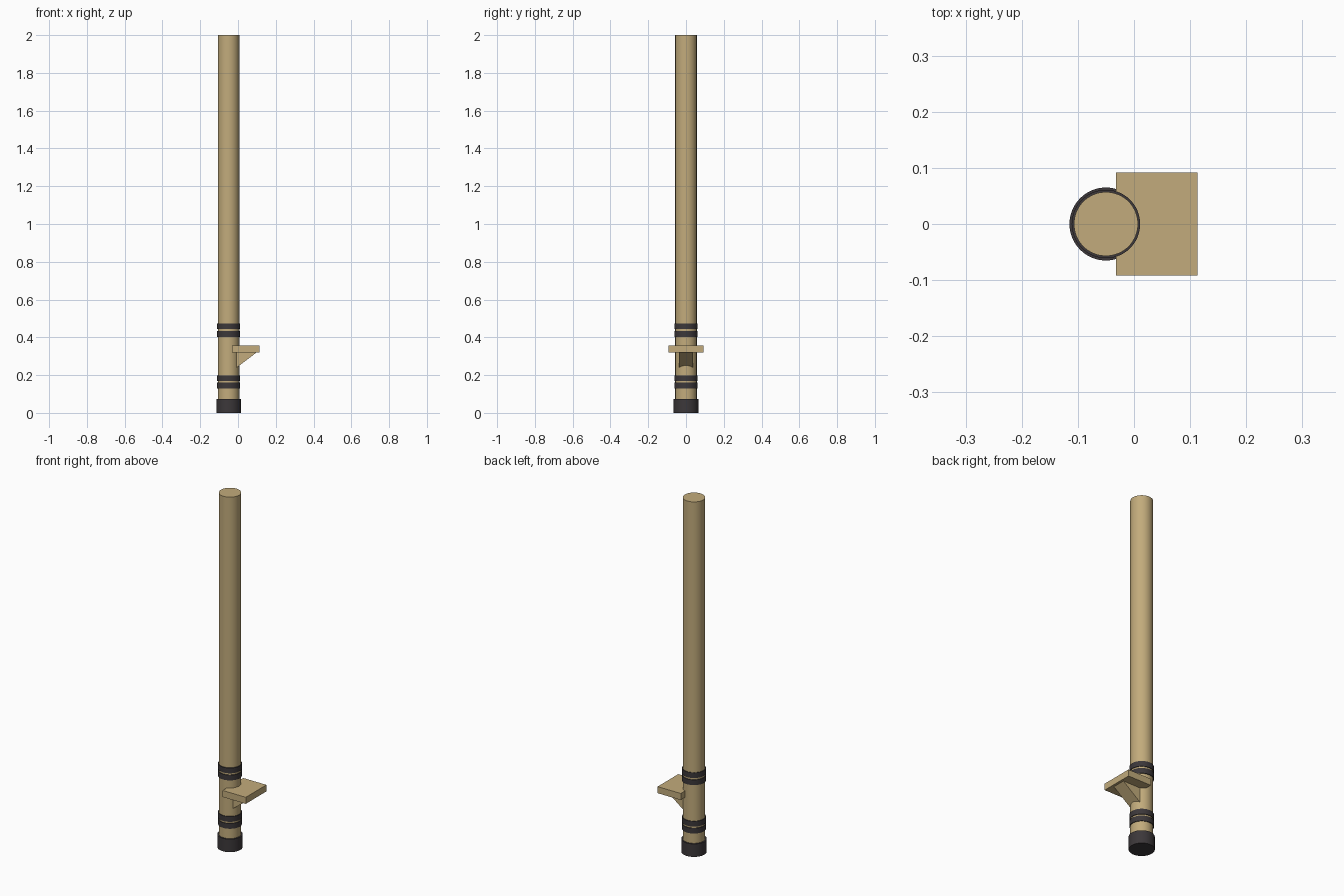
import bpy
import bmesh

cube = bpy.data.objects.get("Cube")
if cube:
    bpy.data.objects.remove(cube, do_unlink=True)

POLE_X = -0.05


def make_material(name, rgb):
    mat = bpy.data.materials.new(name)
    mat.use_nodes = True
    mat.diffuse_color = (*rgb, 1)
    mat.node_tree.nodes["Principled BSDF"].inputs["Base Color"].default_value = (*rgb, 1)
    return mat


wood = make_material("tan wood", (0.54, 0.41, 0.20))
rubber = make_material("dark rubber", (0.045, 0.039, 0.042))


def cylinder(name, radius, bottom, top, mat):
    """Smooth upright cylinder on the pole's axis."""
    bpy.ops.mesh.primitive_cylinder_add(
        vertices=64, radius=radius, depth=top - bottom,
        location=(POLE_X, 0, (bottom + top) / 2))
    obj = bpy.context.object
    obj.name = name
    obj.data.materials.append(mat)
    bpy.ops.object.shade_smooth_by_angle()
    return obj


def side_prism(name, profile, half_width, mat):
    """Extrude an (x, z) outline across y, symmetric about y = 0."""
    bm = bmesh.new()
    face = bm.faces.new([bm.verts.new((x, -half_width, z)) for x, z in profile])
    extruded = bmesh.ops.extrude_face_region(bm, geom=[face])["geom"]
    moved = [v for v in extruded if isinstance(v, bmesh.types.BMVert)]
    bmesh.ops.translate(bm, verts=moved, vec=(0, 2 * half_width, 0))
    bmesh.ops.recalc_face_normals(bm, faces=bm.faces)
    mesh = bpy.data.meshes.new(name)
    bm.to_mesh(mesh)
    bm.free()
    mesh.materials.append(mat)
    obj = bpy.data.objects.new(name, mesh)
    bpy.context.collection.objects.link(obj)
    return obj


# Pole and rubber foot
cylinder("pole", 0.057, 0.01, 2.0, wood)
cylinder("foot_cap", 0.065, 0.0, 0.073, rubber)

# Pairs of straps below and above the step
for i, bottom in enumerate((0.13, 0.169, 0.403, 0.443)):
    cylinder(f"strap_{i + 1}", 0.061, bottom, bottom + 0.03, rubber)

# Foot step and its wedge bracket
side_prism("step", [(-0.032, 0.321), (0.113, 0.321), (0.113, 0.358), (-0.032, 0.358)],
           0.092, wood)
side_prism("step_bracket", [(-0.03, 0.223), (0.1, 0.321), (-0.03, 0.321)], 0.037, wood)
